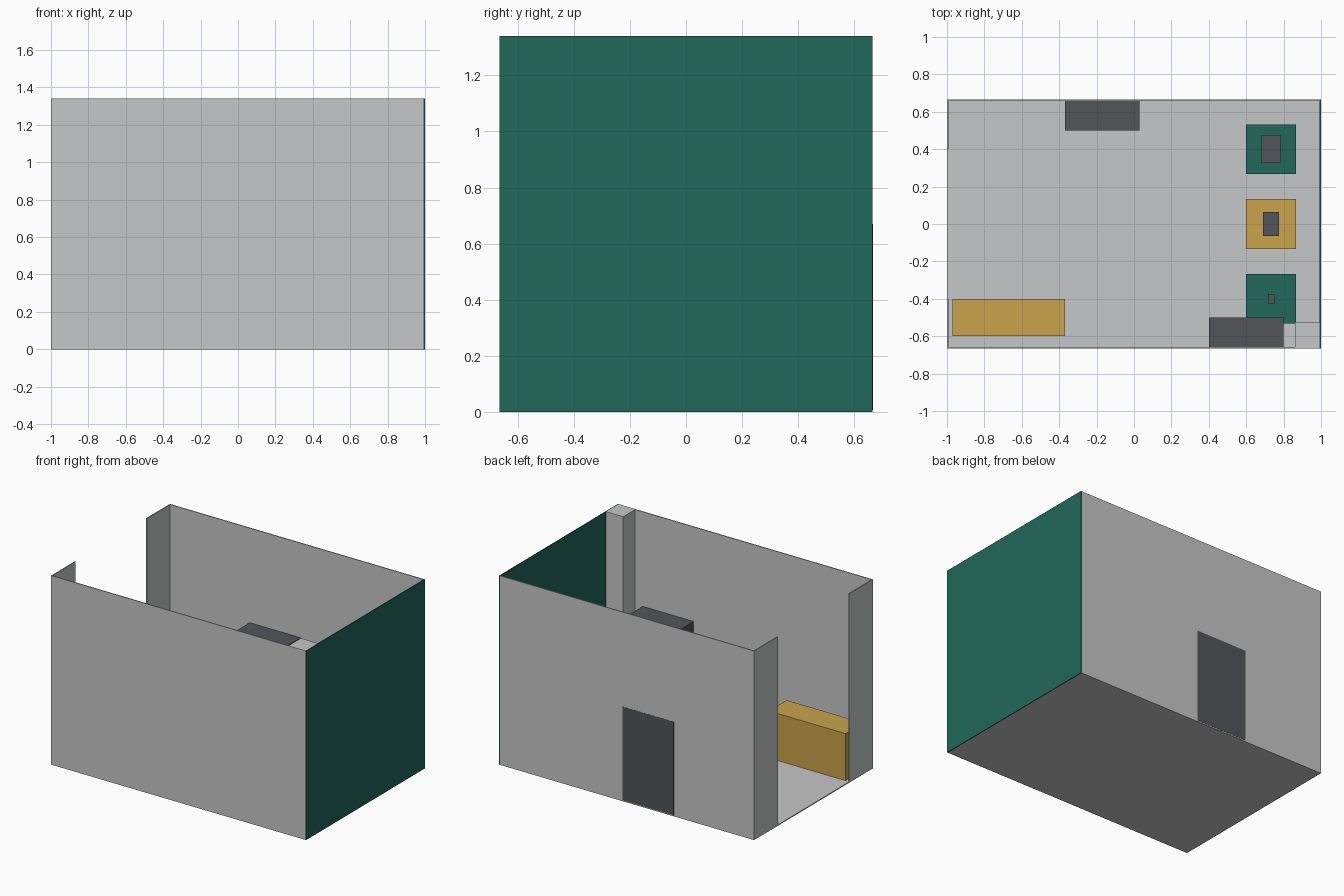
import bpy
import bmesh
from mathutils import Vector

if "Cube" in bpy.data.objects:
    bpy.data.objects.remove(bpy.data.objects["Cube"], do_unlink=True)


def make_material(name, rgb):
    mat = bpy.data.materials.new(name)
    mat.use_nodes = True
    mat.diffuse_color = (*rgb, 1)
    mat.node_tree.nodes["Principled BSDF"].inputs["Base Color"].default_value = (*rgb, 1)
    return mat


LIGHT = make_material("light grey", (0.565, 0.57, 0.58))
GREEN = make_material("deep green", (0.015, 0.138, 0.102))
YELLOW = make_material("mustard yellow", (0.578, 0.366, 0.069))
DARK = make_material("dark grey", (0.084, 0.091, 0.1))


def box(name, x, y, z, mat):
    """Box given by its (low, high) range on each axis."""
    low, high = (Vector(corner) for corner in zip(x, y, z))
    bm = bmesh.new()
    bmesh.ops.create_cube(bm, size=1)
    for v in bm.verts:
        v.co = (low + high) / 2 + v.co * (high - low)
    mesh = bpy.data.meshes.new(name)
    bm.to_mesh(mesh)
    bm.free()
    mesh.materials.append(mat)
    obj = bpy.data.objects.new(name, mesh)
    bpy.context.collection.objects.link(obj)
    return obj


X, Y, H = 1.0, 0.665, 1.34   # half width, half depth, height
T = 0.007                    # wall and floor thickness
DOOR_TOP = 0.67
OPENING = 0.4                # half width of the entrance

# Room shell
box("floor", (-X, X - T), (-Y, Y), (0, T), LIGHT)
box("front_wall", (-X, X - T), (-Y, T - Y), (T, H), LIGHT)
box("back_wall", (-X, X - T), (Y - T, Y), (T, H), LIGHT)
box("feature_wall", (X - T, X), (-Y, Y), (0, H), GREEN)

# Short walls on both sides of the entrance
box("entrance_wall_front", (-X, T - X), (T - Y, -OPENING), (T, H), LIGHT)
box("entrance_wall_back", (-X, T - X), (OPENING, Y - T), (T, H), LIGHT)

# Corner column, cupboards and counter
box("corner_column", (0.86, X - T), (T - Y, -0.525), (T, H), LIGHT)
box("front_cupboard", (0.4, 0.8), (T - Y, -0.5), (T, DOOR_TOP), DARK)
box("back_cupboard", (-0.37, 0.03), (0.5, Y + 0.001), (T, DOOR_TOP), DARK)
box("counter", (-0.97, -0.37), (-0.6, -0.4), (T, 0.34), YELLOW)

# Display plinths, each with a flat device on top
PLINTH_X, PLINTH_HALF, PLINTH_TOP = 0.733, 0.133, 0.34
displays = [
    ("front", -0.4, GREEN, 0.017, 0.025),
    ("middle", 0.0, YELLOW, 0.043, 0.063),
    ("back", 0.4, GREEN, 0.05, 0.075),
]
for place, y, mat, half_x, half_y in displays:
    box(place + "_plinth", (PLINTH_X - PLINTH_HALF, PLINTH_X + PLINTH_HALF),
        (y - PLINTH_HALF, y + PLINTH_HALF), (T, PLINTH_TOP), mat)
    box(place + "_device", (PLINTH_X - half_x, PLINTH_X + half_x),
        (y - half_y, y + half_y), (PLINTH_TOP, PLINTH_TOP + 0.01), DARK)
